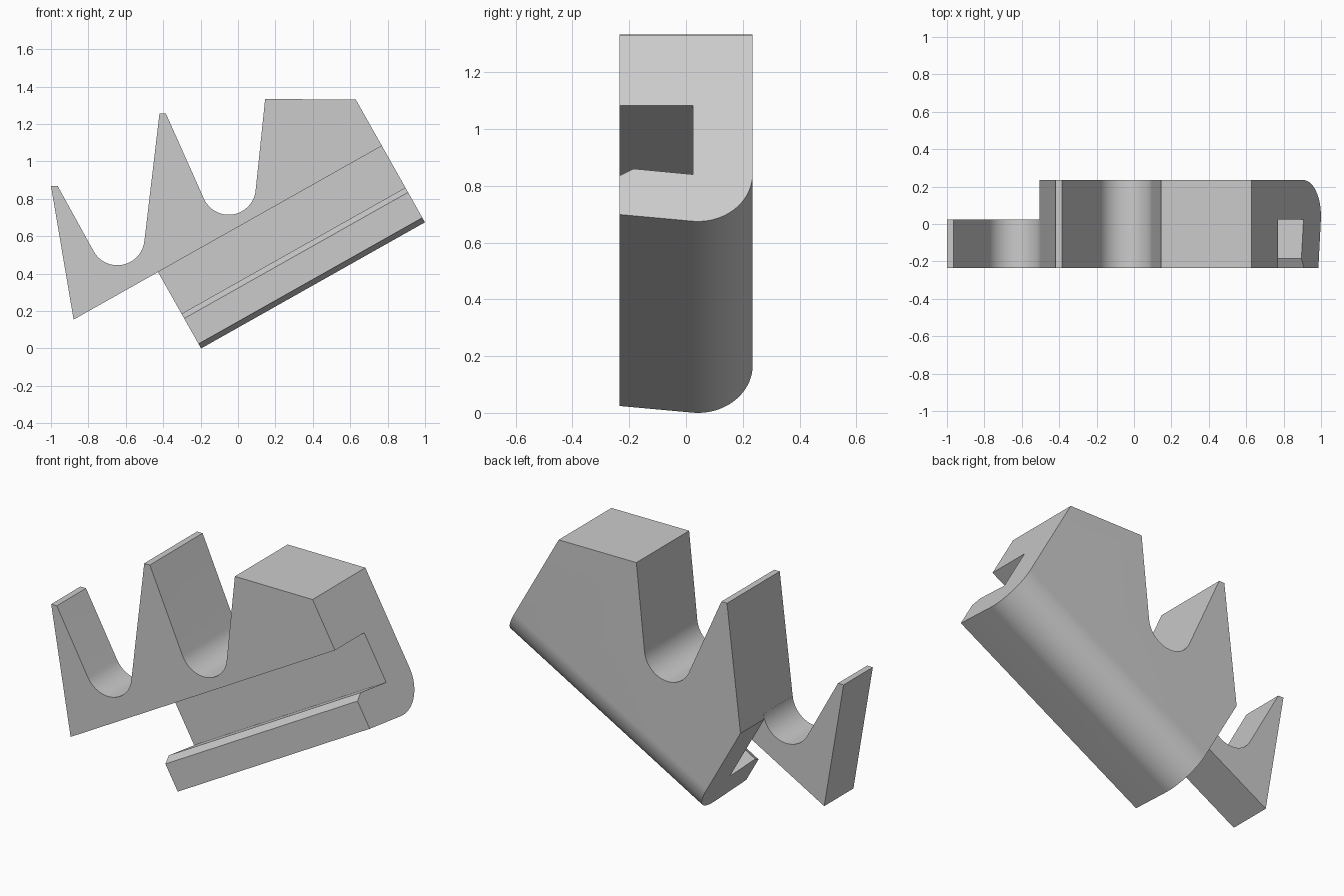
import bpy, bmesh, math
from mathutils import Vector

cube = bpy.data.objects.get("Cube")
if cube:
    bpy.data.objects.remove(cube, do_unlink=True)

FRONT, BACK, INNER = -0.235, 0.235, 0.025    # depth of front, back and slot wall
TILT = math.radians(29.4)                    # slope of the clip rail
ALONG = Vector((math.cos(TILT), 0, math.sin(TILT)))
DOWN = Vector((math.sin(TILT), 0, -math.cos(TILT)))
RAIL_START, RAIL_END = -0.172, 1.202
CEILING = -0.566                             # slot ceiling, measured along DOWN

grey = bpy.data.materials.new("plain grey")
grey.use_nodes = True
grey.diffuse_color = (0.6, 0.6, 0.6, 1)
grey.node_tree.nodes["Principled BSDF"].inputs["Base Color"].default_value = (0.6, 0.6, 0.6, 1)


def prism(name, points, sweep):
    """Solid made by sweeping a planar outline along a vector."""
    bm = bmesh.new()
    face = bm.faces.new([bm.verts.new(p) for p in points])
    moved = bmesh.ops.extrude_face_region(bm, geom=[face])["geom"]
    bmesh.ops.translate(bm, vec=sweep, verts=[v for v in moved if isinstance(v, bmesh.types.BMVert)])
    bmesh.ops.recalc_face_normals(bm, faces=bm.faces)
    mesh = bpy.data.meshes.new(name)
    bm.to_mesh(mesh)
    bm.free()
    mesh.materials.append(grey)
    obj = bpy.data.objects.new(name, mesh)
    bpy.context.collection.objects.link(obj)
    return obj


def arc(cx, cy, radius, start, end, steps=24):
    angles = [math.radians(start + (end - start) * i / steps) for i in range(steps + 1)]
    return [(cx + radius * math.cos(a), cy + radius * math.sin(a)) for a in angles]


def upright(outline):
    return [Vector((x, FRONT, z)) for x, z in outline]


def combine(target, other, operation):
    mod = target.modifiers.new(operation.lower(), "BOOLEAN")
    mod.operation, mod.solver, mod.object = operation, "EXACT", other
    bpy.context.view_layer.objects.active = target
    bpy.ops.object.modifier_apply(modifier=mod.name)
    bpy.data.objects.remove(other, do_unlink=True)


# Thick body: middle prong, round cradle and end block
body_outline = ([(-0.559, 0.08), (-0.42, 1.255), (-0.385, 1.255)]
                + arc(-0.05, 0.86, 0.145, 203.6, 354.3)
                + [(0.145, 1.333), (1.3, 1.33), (1.3, -0.3), (-0.559, -0.3)])
body = prism("cradle_clip", upright(body_outline), Vector((0, BACK - FRONT, 0)))

# Hooked rail section: slot, chamfered lip and rounded back edge
radius = 0.193
hook_section = ([(FRONT, -1.5), (FRONT, CEILING), (INNER, CEILING), (INNER, -0.287),
                 (-0.185, -0.31), (FRONT, -0.281), (FRONT, -0.125)]
                + arc(BACK - radius, -0.097 - radius, radius, 95, 0)
                + [(BACK, -1.5)])
hook = prism("rail_section",
             [ALONG * RAIL_START + DOWN * n + Vector((0, y, 0)) for y, n in hook_section],
             ALONG * (RAIL_END - RAIL_START))
combine(body, hook, "INTERSECT")

# Thin outer prong with the smaller cradle, running into the body
root = ALONG * 0.1 + DOWN * CEILING
tip = ALONG * -0.69 + DOWN * CEILING
fork_outline = ([(tip.x, tip.z), (-1.0, 0.87), (-0.965, 0.87)]
                + arc(-0.645, 0.59, 0.145, 208.4, 353.3)
                + [(-0.43, 0.62), (root.x, root.z)])
fork = prism("outer_prong", upright(fork_outline), Vector((0, INNER - FRONT, 0)))
combine(body, fork, "UNION")

# Smooth the curved surfaces, keep the other edges sharp
bpy.ops.object.select_all(action="DESELECT")
body.select_set(True)
bpy.context.view_layer.objects.active = body
bpy.ops.object.shade_smooth_by_angle(angle=math.radians(20))
